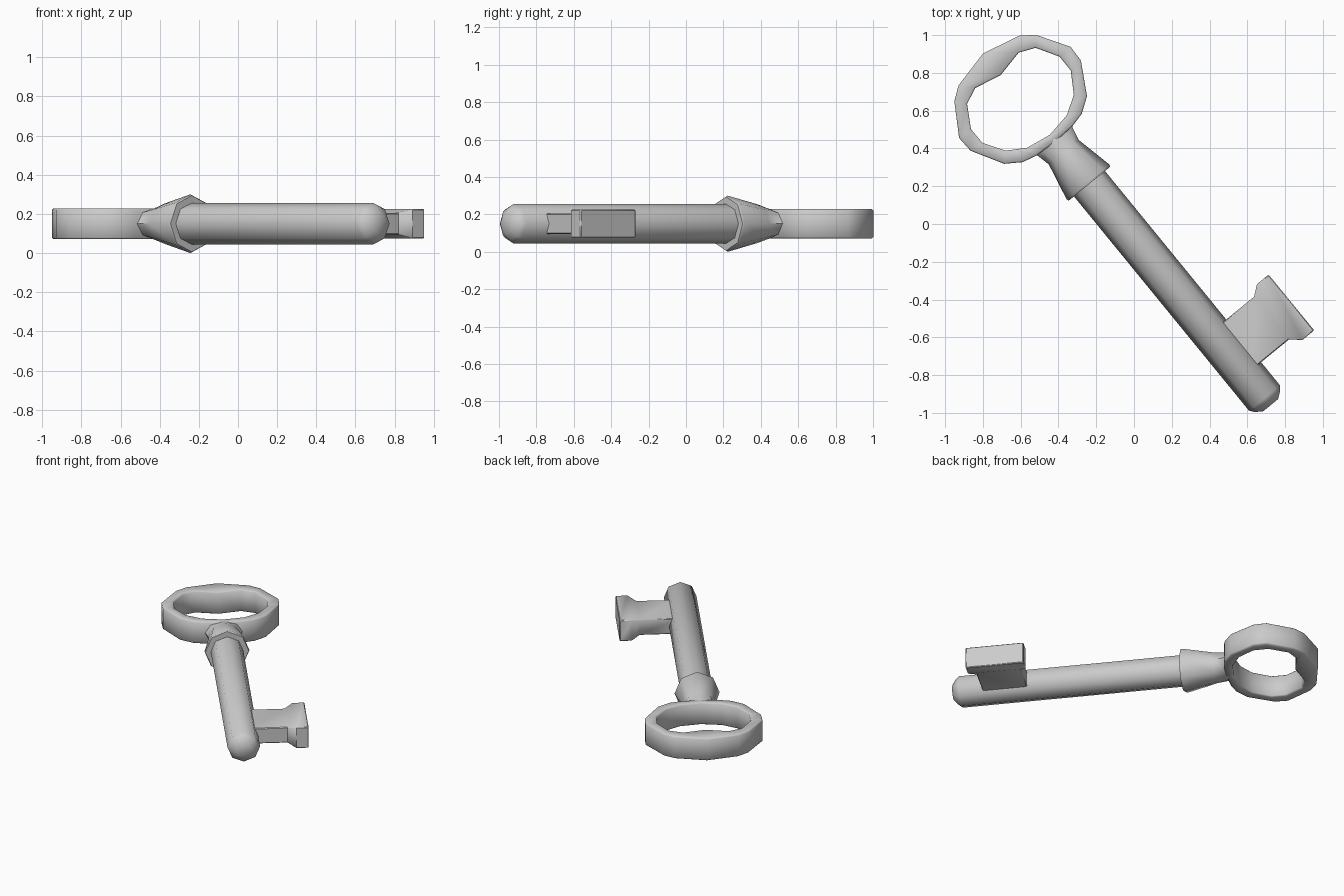
import bpy, bmesh, math
from mathutils import Matrix

if "Cube" in bpy.data.objects:
    bpy.data.objects.remove(bpy.data.objects["Cube"])

# Key frame: local x runs along the shaft to the tip, local y toward the bit
FRAME = Matrix(((0.633, 0.775, 0, -0.037),
                (-0.775, 0.633, 0, -0.030),
                (0, 0, 1, 0.150),
                (0, 0, 0, 1)))


def finish(name, bm, bevel=0.0, angle=50):
    bmesh.ops.recalc_face_normals(bm, faces=bm.faces)
    if bevel:
        sharp = [e for e in bm.edges
                 if e.calc_face_angle(0) > math.radians(65)]
        bmesh.ops.bevel(bm, geom=sharp, offset=bevel, segments=1,
                        profile=0.5, affect='EDGES')
    bm.transform(FRAME)
    mesh = bpy.data.meshes.new(name)
    bm.to_mesh(mesh)
    bm.free()
    obj = bpy.data.objects.new(name, mesh)
    bpy.context.collection.objects.link(obj)
    bpy.ops.object.select_all(action='DESELECT')
    obj.select_set(True)
    bpy.context.view_layer.objects.active = obj
    bpy.ops.object.shade_smooth_by_angle(angle=math.radians(angle))
    return obj


def loft(loops, closed=False):
    """Skin matching closed loops; cap the ends, or join last to first."""
    bm = bmesh.new()
    rows = [[bm.verts.new(p) for p in loop] for loop in loops]
    pairs = list(zip(rows, rows[1:]))
    if closed:
        pairs.append((rows[-1], rows[0]))
    else:
        bm.faces.new(rows[0])
        bm.faces.new(rows[-1])
    n = len(rows[0])
    for a, b in pairs:
        for i in range(n):
            j = (i + 1) % n
            bm.faces.new((a[i], a[j], b[j], b[i]))
    return bm


def octagon(x, ry, rz):
    return [(x, ry * math.cos(i * math.pi / 4), rz * math.sin(i * math.pi / 4))
            for i in range(8)]


# Bow: half outlines, mirrored across the key axis
outer = [(-1.204, 0), (-1.155, .208), (-1.104, .278), (-.938, .381),
         (-.847, .377), (-.681, .283), (-.626, .202), (-.607, .125), (-.60, 0)]
inner = [(-1.056, 0), (-1.088, .148), (-1.051, .234), (-.934, .303),
         (-.84, .302), (-.73, .233), (-.70, .184), (-.67, .135), (-.647, 0)]


def outline(half, z):
    full = half + [(x, -y) for x, y in half[-2:0:-1]]
    return [(x, y, z) for x, y in full]


H = 0.078
finish("bow", loft([outline(outer, -H), outline(outer, H),
                    outline(inner, H), outline(inner, -H)], closed=True),
       bevel=0.007)

# Collar flaring from the bow to the shaft
finish("collar", loft([octagon(*s) for s in (
    (-.637, .14, .074), (-.60, .118, .083), (-.53, .102, .104),
    (-.326, .146, .150), (-.314, .141, .144))]))

# Shaft with a blunt domed tip
finish("shaft", loft([octagon(x, r, r) for x, r in (
    (-.40, .106), (1.15, .106), (1.173, .088), (1.20, .052))]))


# Bit: narrow web widening to a thicker block
def rect(y, x0, x1, h):
    return [(x0, y, -h), (x1, y, -h), (x1, y, h), (x0, y, h)]


finish("bit", loft([rect(*s) for s in (
    (.05, .70, .992, .055), (.296, .70, .992, .055),
    (.35, .658, 1.039, .075), (.43, .658, 1.039, .075))]),
    bevel=0.005, angle=40)
